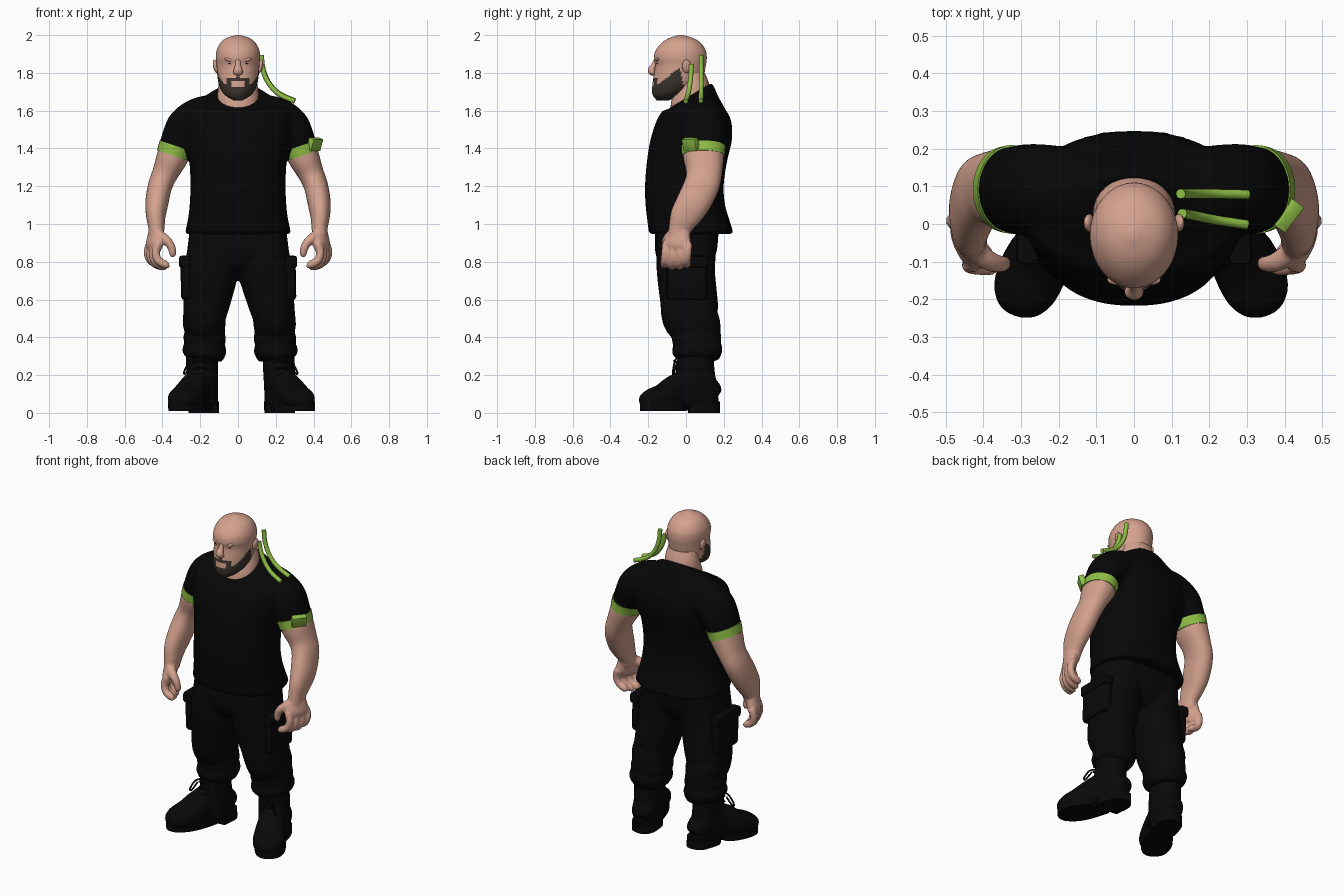
import bpy, bmesh, math
from mathutils import Vector, Matrix

cube = bpy.data.objects.get("Cube")
if cube:
    bpy.data.objects.remove(cube, do_unlink=True)

def material(name, *rgb):
    mat = bpy.data.materials.new(name)
    mat.use_nodes = True
    mat.diffuse_color = (*rgb, 1)
    mat.node_tree.nodes["Principled BSDF"].inputs["Base Color"].default_value = (*rgb, 1)
    return mat

SKIN = material("skin", .66, .36, .27)
SHIRT = material("shirt black", .002, .002, .002)
PANTS = material("trouser black", .0025, .0025, .0025)
GREEN = material("lime green", .27, .52, .06)
HAIR = material("beard brown", .045, .034, .026)
X, Y, Z = Vector((1, 0, 0)), Vector((0, 1, 0)), Vector((0, 0, 1))

def finish(name, bm, mat, side=1, drift=0):
    """Mirror to the wanted side, shift the stance a little, shade smooth."""
    for v in bm.verts:
        v.co.x = side * v.co.x + drift * max(0, 1 - v.co.z / .75)
    bmesh.ops.recalc_face_normals(bm, faces=bm.faces)
    mesh = bpy.data.meshes.new(name)
    bm.to_mesh(mesh)
    bm.free()
    mesh.materials.append(mat)
    mesh.shade_smooth()
    mesh.set_sharp_from_angle(angle=math.radians(45))
    obj = bpy.data.objects.new(name, mesh)
    bpy.context.collection.objects.link(obj)
    return obj

def fuse(name, parts, mat, voxel, rounds):
    """Blend overlapping parts into one smooth skin."""
    bm = bmesh.new()
    for part in parts:
        bm.from_mesh(part.data)
        bpy.data.objects.remove(part, do_unlink=True)
    obj = finish(name, bm, mat)
    remesh = obj.modifiers.new("blend", "REMESH")
    remesh.mode, remesh.voxel_size, remesh.use_smooth_shade = "VOXEL", voxel, True
    obj.modifiers.new("soften", "SMOOTH").iterations = rounds

def spline(rows, steps):
    """Smooth curve through rows of numbers."""
    rows = [Vector(r) for r in rows]
    padded, out = [rows[0], *rows, rows[-1]], []
    for a, b, c, d in zip(padded, padded[1:], padded[2:], padded[3:]):
        for t in (k / steps for k in range(steps)):
            out.append(b + (c - a) * (t / 2) + (a * 2 - b * 5 + c * 4 - d) * (t * t / 2)
                       + (b * 3 - a - c * 3 + d) * (t ** 3 / 2))
    return out + [rows[-1]]

def skin_rings(rings):
    bm = bmesh.new()
    loops = [[bm.verts.new(p) for p in ring] for ring in rings]
    for low, high in zip(loops, loops[1:]):
        for i in range(len(low)):
            bm.faces.new((low[i - 1], low[i], high[i], high[i - 1]))
    bm.faces.new(loops[0])
    bm.faces.new(loops[-1])
    return bm

def oval(centre, u, v, n, power):
    ring = []
    for i in range(n):
        c, s = math.cos(math.tau * i / n), math.sin(math.tau * i / n)
        e = 2 / power
        ring.append(centre + u * math.copysign(abs(c) ** e, c) + v * math.copysign(abs(s) ** e, s))
    return ring

def stack(name, rows, mat, n=32, steps=4, power=2):
    """Level rings: height, half width, front y, back y, forward tilt."""
    rings = [oval(Vector((0, (f + b) / 2, z)), X * w, Vector((0, 1, tilt)) * ((b - f) / 2), n, power)
             for z, w, f, b, tilt in spline(rows, steps)]
    return finish(name, skin_rings(rings), mat)

def limb(name, rows, mat, ref=Y, power=2, n=24, steps=4, **kw):
    """Rings square to a path: x, y, z, half width, half depth along ref."""
    pts, rings = spline(rows, steps), []
    for i, p in enumerate(pts):
        t = (pts[min(i + 1, len(pts) - 1)] - pts[max(i - 1, 0)]).to_3d().normalized()
        v = (ref - t * ref.dot(t)).normalized()
        rings.append(oval(Vector(p[:3]), v.cross(t) * p[3], v * p[4], n, power))
    return finish(name, skin_rings(rings), mat, **kw)

def tube(name, path, r, mat, tip=1, **kw):
    rows = [(*p, r, r) for p in path[:-1]] + [(*path[-1], r * tip, r * tip)]
    return limb(name, rows, mat, n=10, **kw)

def ball(name, centre, size, mat, turn, side):
    bm = bmesh.new()
    bmesh.ops.create_uvsphere(bm, u_segments=16, v_segments=10, radius=1)
    bm.transform(Matrix.LocRotScale(Vector(centre), Matrix.Rotation(turn, 3, "Y"), Vector(size)))
    finish(name, bm, mat, side)

def block(name, centre, size, mat, bevel, turn=Matrix.Identity(3), **kw):
    bm = bmesh.new()
    bmesh.ops.create_cube(bm, size=1)
    bm.transform(Matrix.LocRotScale(Vector(centre), turn, Vector(size)))
    bmesh.ops.bevel(bm, geom=bm.edges[:], offset=bevel, segments=2, affect="EDGES", profile=.5)
    finish(name, bm, mat, **kw)

def slab(name, outline, low, high, mat, **kw):
    loop = spline([*outline, outline[0]], 4)[:-1]
    finish(name, skin_rings([[(x, y, z) for x, y in loop] for z in (low, high)]), mat, **kw)

# Head, with the beard painted by a rule on the lower face
head = stack("head", [
    (1.655, .025, -.155, -.09, 0), (1.675, .06, -.172, -.04, 0), (1.70, .084, -.18, .02, 0),
    (1.74, .102, -.178, .07, 0), (1.79, .11, -.17, .095, 0), (1.84, .113, -.163, .105, 0),
    (1.88, .117, -.17, .11, 0), (1.92, .113, -.16, .104, 0), (1.96, .092, -.127, .077, 0),
    (1.985, .06, -.088, .036, 0), (2, .012, -.04, -.015, 0)], SKIN, n=72, steps=6)
head.data.materials.append(HAIR)
for face in head.data.polygons:
    x, y, z = face.center
    x = abs(x)
    jaw = z < 1.725 + max(0, y + .165) * .8 and y < -.008 - .2 * (z - 1.7)
    frame = .036 < x < .062 and z < 1.77 and y < -.1
    moustache = x < .055 and 1.757 < z < 1.778 - x * .15 and y < -.1
    face.material_index = int(jaw or frame or moustache)
stack("neck", [(1.55, .112, -.085, .115, 0), (1.65, .111, -.078, .124, 0),
               (1.73, .104, -.05, .125, 0), (1.8, .09, -.04, .1, 0)], SKIN)
limb("nose", [(0, -.161, 1.868, .012, .01), (0, -.171, 1.84, .015, .014), (0, -.182, 1.815, .024, .02),
              (0, -.176, 1.798, .024, .016), (0, -.17, 1.79, .008, .008)], SKIN)

# Shirt body from hem to collar, and the hips under it
shirt = [stack("shirt_body", [
    (.947, .282, -.196, .253, 0), (1.03, .264, -.206, .227, 0), (1.1, .256, -.214, .207, 0),
    (1.2, .252, -.217, .199, 0), (1.33, .258, -.207, .217, 0), (1.45, .284, -.187, .244, 0),
    (1.55, .295, -.154, .238, 0), (1.605, .28, -.122, .207, .03), (1.64, .222, -.107, .17, .26),
    (1.665, .165, -.096, .15, .48), (1.68, .122, -.088, .135, .6)], SHIRT, n=48, power=2.3)]
trousers = [stack("hips", [(1, .25, -.16, .175, 0), (.87, .262, -.165, .165, 0), (.79, .2, -.14, .14, 0),
                           (.74, .05, -.08, .1, 0)], PANTS, power=2.4)]

for s, tag in ((1, "left"), (-1, "right")):
    # Face details
    ball(tag + "_ear", (.119, .003, 1.835), (.013, .024, .036), SKIN, .2, s)
    ball(tag + "_brow", (.04, -.148, 1.868), (.032, .015, .01), SKIN, -.2, s)
    ball(tag + "_eye", (.042, -.15, 1.85), (.014, .006, .003), HAIR, -.1, s)
    # Sleeve, band, bare arm
    shirt.append(limb("sleeve", [
        (.06, .065, 1.588, .1, .1), (.13, .08, 1.572, .112, .115), (.2, .085, 1.555, .116, .122),
        (.27, .09, 1.51, .112, .123), (.31, .09, 1.45, .096, .118), (.335, .092, 1.39, .088, .111),
        (.345, .092, 1.365, .085, .108)], SHIRT, n=32, side=s))
    limb(tag + "_armband", [(.325, .092, 1.412, .095, .118), (.342, .092, 1.362, .091, .114)],
         GREEN, n=32, steps=1, side=s)
    arm = [limb("arm", [
        (.31, .09, 1.46, .082, .105), (.345, .093, 1.36, .084, .108), (.385, .096, 1.27, .069, .095),
        (.413, .081, 1.2, .064, .094), (.43, .037, 1.11, .061, .09), (.435, -.005, 1.04, .051, .08),
        (.432, -.03, .98, .043, .062), (.434, -.04, .93, .038, .055)],
        SKIN, power=2.2, n=28, side=s)]
    # Loosely curled hand, knuckles turned inward at the front
    arm.append(limb("palm", [
        (.432, -.032, .97, .036, .055), (.438, -.043, .92, .039, .073), (.443, -.048, .885, .037, .08),
        (.445, -.05, .85, .022, .07)], SKIN, ref=Vector((.4, 1, 0)), side=s))
    for i in range(4):
        x, y, drop = .012 - .014 * i, .012 - .039 * i, .012 * math.sin(i)
        arm.append(tube("finger", [
            (.454 + x, y, .895), (.466 + x, y - .004, .85 - drop), (.45 + x, y - .008, .806 - drop),
            (.412 + x, y - .01, .787 - drop), (.396 + x, y - .01, .79 - drop)], .022, SKIN, .7, side=s))
    arm.append(limb("thumb", [
        (.425, -.07, .945, .03, .03), (.385, -.098, .918, .026, .027), (.356, -.106, .885, .022, .022),
        (.346, -.104, .845, .019, .019), (.35, -.102, .825, .01, .01)], SKIN, side=s))
    fuse(tag + "_bare_arm", arm, SKIN, .007, 2)
    # Trouser leg with gathered folds and a cargo pocket
    stance = dict(side=s, drift=.02)
    trousers.append(limb("leg", [
        (.128, .005, .97, .127, .16), (.135, 0, .85, .135, .158), (.145, 0, .74, .142, .154),
        (.168, .015, .6, .126, .152), (.184, .024, .51, .113, .151), (.186, .05, .465, .113, .134),
        (.184, .054, .43, .106, .128), (.186, .056, .395, .113, .131), (.187, .058, .365, .108, .127),
        (.189, .06, .33, .117, .134), (.19, .062, .3, .107, .123), (.192, .062, .28, .09, .105)],
        PANTS, power=2.2, n=32, **stance))
    block(tag + "_cargo_pocket", (.275, .005, .705), (.06, .215, .22), PANTS, .022, **stance)
    block(tag + "_pocket_flap", (.282, .005, .8), (.062, .225, .065), PANTS, .014, **stance)
    # Boot: upper, sole, heel, laces
    boot = [limb("shaft", [
        (.202, .055, .36, .085, .095), (.203, .05, .25, .085, .1), (.202, .05, .18, .082, .108),
        (.2, .055, .1, .078, .115), (.196, .056, .04, .074, .116)], PANTS, n=28, **stance)]
    boot.append(limb("foot", [
        (.184, .155, .085, .045, .04), (.19, .13, .105, .068, .075), (.212, .05, .125, .078, .11),
        (.25, -.05, .108, .082, .097), (.284, -.12, .086, .09, .069), (.311, -.18, .072, .084, .056),
        (.329, -.222, .06, .058, .038), (.336, -.24, .054, .022, .015)],
        PANTS, ref=Z, power=2.4, n=28, **stance))
    fuse(tag + "_boot", boot, PANTS, .009, 3)
    slab(tag + "_front_sole", [
        (.158, -.01), (.192, -.12), (.234, -.195), (.295, -.24), (.35, -.232), (.388, -.178),
        (.37, -.09), (.3, -.005)], .01, .06, PANTS, **stance)
    slab(tag + "_heel", [(.128, .02), (.12, .12), (.152, .174), (.215, .176), (.255, .14), (.276, .02)],
         0, .06, PANTS, **stance)
    for i in range(5):
        z = .16 + .035 * i
        tube(f"{tag}_lace_{i + 1}", [(.175, -.045, z), (.21, -.062, z + .01), (.25, -.045, z)],
             .006, PANTS, ref=Z, **stance)
    tube(tag + "_lace_bow", [(.23, -.05, .29), (.27, -.06, .27), (.3, -.07, .215), (.29, -.065, .21),
                             (.26, -.05, .26)], .005, PANTS, **stance)
fuse("shirt", shirt, SHIRT, .011, 4)
fuse("trousers", trousers, PANTS, .011, 2)

# Band buckle on the left arm, and two cords from the ear to the shoulder
turn = Matrix.Rotation(math.radians(-37), 3, "Z") @ Matrix.Rotation(math.radians(18), 3, "Y")
block("armband_buckle", (.406, .025, 1.422), (.034, .085, .066), GREEN, .003, turn)
tube("rear_cord", [(.124, .08, 1.895), (.133, .08, 1.82), (.165, .08, 1.745), (.22, .08, 1.69),
                   (.303, .078, 1.652)], .013, GREEN)
tube("front_cord", [(.128, .028, 1.845), (.14, .026, 1.79), (.17, .02, 1.735), (.22, .01, 1.685),
                    (.3, -.002, 1.65)], .013, GREEN)
